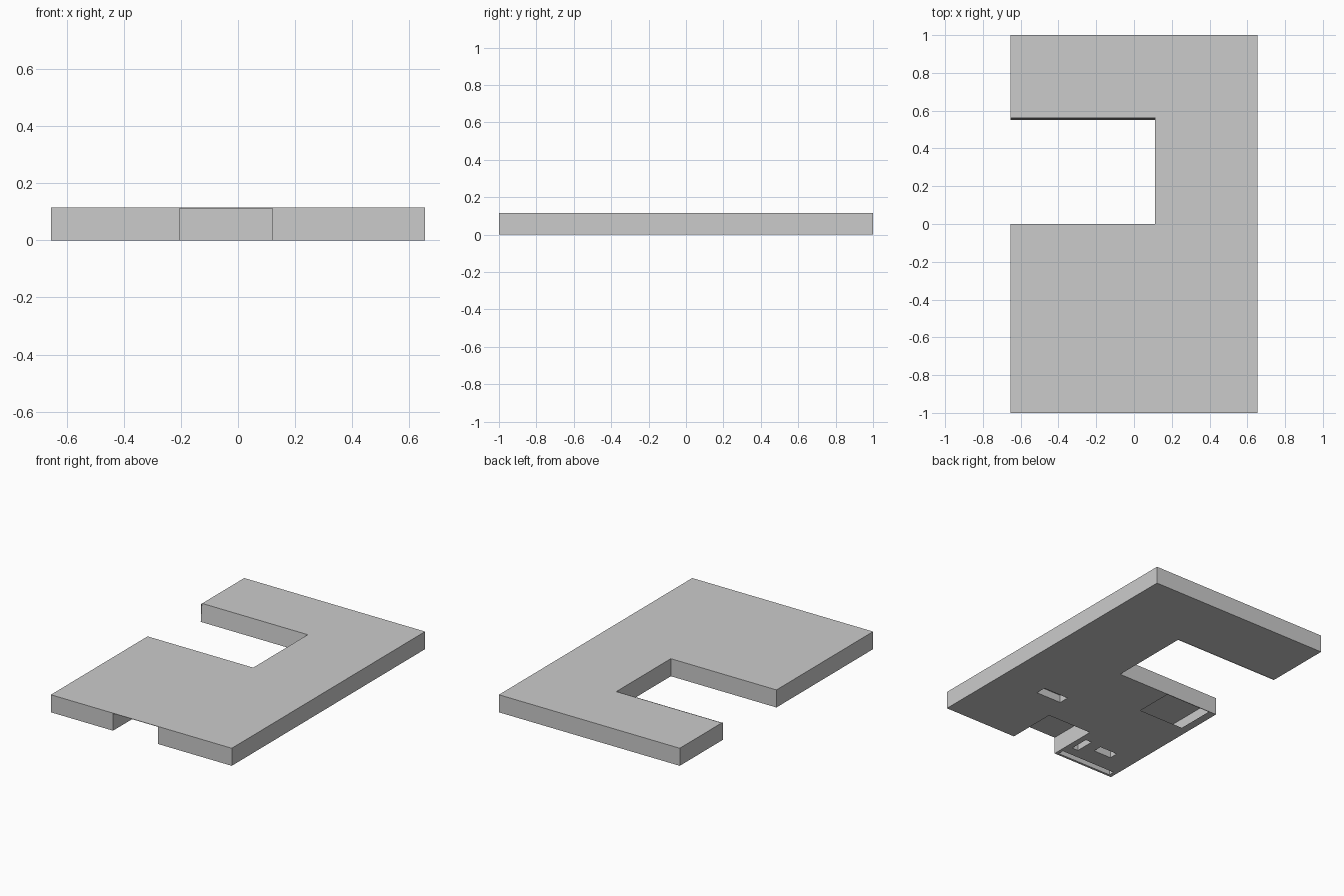
import bpy, bmesh

if "Cube" in bpy.data.objects:
    bpy.data.objects.remove(bpy.data.objects["Cube"])

W, H = 0.655, 0.115            # half width, storey height
NX, NY0, NY1 = 0.11, 0.0, 0.555  # side courtyard
RX0, RX1, RY = -0.205, 0.12, -0.665  # front porch recess


def make(name, polys):
    """Mesh object from a short list of polygons (winding gives the normal)."""
    bm = bmesh.new()
    for poly in polys:
        bm.faces.new([bm.verts.new(p) for p in poly])
    bmesh.ops.remove_doubles(bm, verts=bm.verts, dist=1e-5)
    me = bpy.data.meshes.new(name)
    bm.to_mesh(me)
    bm.free()
    ob = bpy.data.objects.new(name, me)
    bpy.context.collection.objects.link(ob)
    return ob


def wall(a, b, z0=0.0, z1=H, top=None):
    """Vertical sheet from a to b; outside lies to the right of a->b.
    top shifts the upper edge for a leaning wall."""
    dx, dy = top or (0, 0)
    return [(*a, z0), (*b, z0), (b[0] + dx, b[1] + dy, z1), (a[0] + dx, a[1] + dy, z1)]


def grid_sheet(name, rect, holes, z):
    """Horizontal sheet over rect with rectangular holes left out."""
    rects = [rect] + holes
    xs = sorted({v for r in rects for v in (r[0], r[1])})
    ys = sorted({v for r in rects for v in (r[2], r[3])})
    polys = []
    for x0, x1 in zip(xs, xs[1:]):
        for y0, y1 in zip(ys, ys[1:]):
            cx, cy = (x0 + x1) / 2, (y0 + y1) / 2
            if not any(h[0] < cx < h[1] and h[2] < cy < h[3] for h in holes):
                polys.append([(x0, y0, z), (x1, y0, z), (x1, y1, z), (x0, y1, z)])
    ob = make(name, polys)
    bm = bmesh.new()
    bm.from_mesh(ob.data)
    bmesh.ops.dissolve_limit(bm, angle_limit=0.01, verts=bm.verts, edges=bm.edges)
    bm.to_mesh(ob.data)
    bm.free()
    return ob


# Flat roof, a very thin slab, with the courtyard cut out
outline = [(-W, -1), (W, -1), (W, 1), (-W, 1), (-W, NY1 + 0.01),
           (NX, NY1 + 0.01), (NX, NY0), (-W, NY0)]
roof = make("roof", [[(x, y, H) for x, y in outline]])
slab = roof.modifiers.new("thickness", 'SOLIDIFY')
slab.thickness = 0.003
slab.offset = -1

# Outer walls
make("outer_walls", [
    wall((-W, -1), (RX0, -1)), wall((RX1, -1), (W, -1)),
    wall((W, -1), (W, 1)), wall((W, 1), (-W, 1)),
    wall((-W, 1), (-W, NY1)), wall((-W, NY0), (-W, -1)),
    wall((NX, NY0), (-W, NY0)),
])

# Courtyard walls: single sheets that face inward, the long one leaning slightly
make("courtyard_walls", [
    wall((NX, NY1 - 0.005), (-W, NY1 - 0.005), top=(0, 0.012)),
    wall((NX, NY0), (NX, NY1)),
])

# Porch recess walls
make("porch_walls", [
    wall((RX0, -1), (RX0, RY)), wall((RX0, RY), (RX1, RY)), wall((RX1, RY), (RX1, -1)),
])

# Floor with courtyard, porch, open corner and fixture cut-outs
fixtures = {
    "hall_unit": (0.17, 0.355, -0.50, -0.43),
    "small_unit": (-0.50, -0.37, -0.82, -0.76),
    "side_unit": (-0.29, -0.245, -0.88, -0.75),
    "front_unit": (-0.63, -0.225, -0.985, -0.945),
}
open_areas = [(-W, NX, NY0, NY1), (RX0, RX1, -1, RY), (-0.60, -0.27, -0.26, -0.005)]
grid_sheet("floor", (-W, W, -1, 1), open_areas + list(fixtures.values()), 0.0)

# Built-in fixtures: boxes open at the bottom
for name, (x0, x1, y0, y1) in fixtures.items():
    c = [(x0, y0), (x1, y0), (x1, y1), (x0, y1)]
    sides = [wall(c[i], c[(i + 1) % 4], 0, 0.05) for i in range(4)]
    make(name, sides + [[(x, y, 0.05) for x, y in c]])
